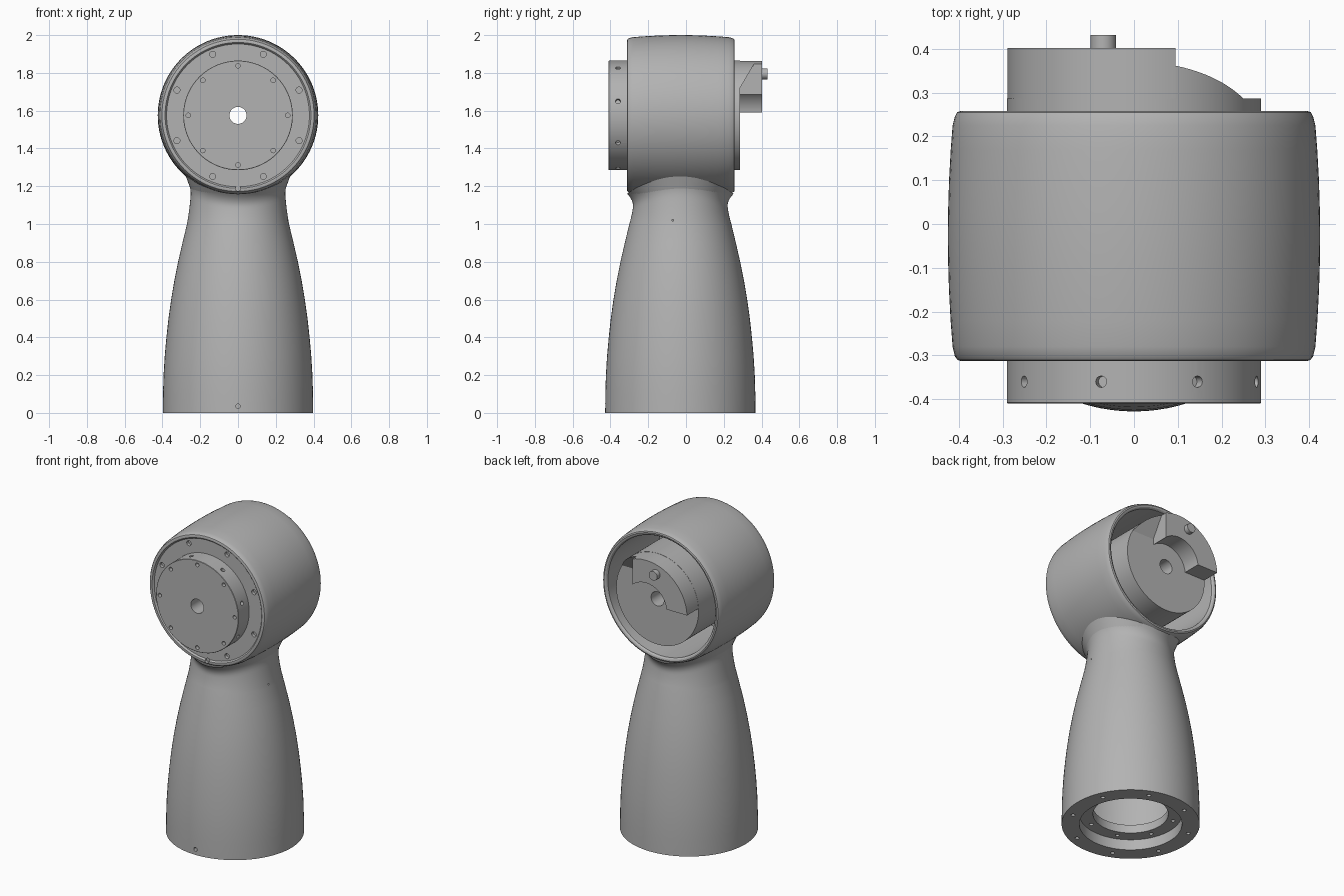
import bpy, bmesh
from math import sin, cos, pi, radians, sqrt
from mathutils import Matrix, Vector

if "Cube" in bpy.data.objects:
    bpy.data.objects.remove(bpy.data.objects["Cube"])

HEAD_Z, BODY_Y, SIDES = 1.575, -0.03, 96

grey = bpy.data.materials.new("satin_grey")
grey.use_nodes = True
grey.diffuse_color = (0.45, 0.45, 0.45, 1)
grey.node_tree.nodes["Principled BSDF"].inputs["Base Color"].default_value = (0.45, 0.45, 0.45, 1)


def make(name, bm):
    bmesh.ops.recalc_face_normals(bm, faces=bm.faces)
    mesh = bpy.data.meshes.new(name)
    bm.to_mesh(mesh)
    bm.free()
    mesh.materials.append(grey)
    obj = bpy.data.objects.new(name, mesh)
    bpy.context.collection.objects.link(obj)
    return obj


def smooth(obj):
    bpy.ops.object.select_all(action='DESELECT')
    obj.select_set(True)
    bpy.context.view_layer.objects.active = obj
    bpy.ops.object.shade_smooth_by_angle(angle=radians(32))


def ring_loft(name, count, point):
    """Closed tube of rings; point(i, angle) gives each corner."""
    bm = bmesh.new()
    rings = [[bm.verts.new(point(i, 2 * pi * k / SIDES)) for k in range(SIDES)]
             for i in range(count)]
    for i in range(count):
        a, b = rings[i], rings[(i + 1) % count]
        for k in range(SIDES):
            n = (k + 1) % SIDES
            bm.faces.new((a[k], a[n], b[n], b[k]))
    return make(name, bm)


def head_revolve(name, profile):
    """Revolve a closed (radius, y) profile about the head axis."""
    return ring_loft(name, len(profile), lambda i, a: (
        profile[i][0] * sin(a), profile[i][1], HEAD_Z + profile[i][0] * cos(a)))


def drill(obj, holes):
    """Cut round holes given as (centre, axis, radius, length)."""
    bm = bmesh.new()
    for centre, axis, radius, length in holes:
        turn = Vector(axis).to_track_quat('Z', 'Y').to_matrix().to_4x4()
        bmesh.ops.create_cone(bm, cap_ends=True, segments=16, radius1=radius, radius2=radius,
                              depth=length, matrix=Matrix.Translation(centre) @ turn)
    cutter = make("hole_cutter", bm)
    cutter.hide_render = True
    mod = obj.modifiers.new("holes", 'BOOLEAN')
    mod.operation, mod.solver, mod.object = 'DIFFERENCE', 'EXACT', cutter
    bpy.context.view_layer.objects.active = obj
    bpy.ops.object.modifier_apply(modifier=mod.name)
    bpy.data.objects.remove(cutter)


def polar(radius, degrees, y):
    """Point about the head axis, angle measured from straight up."""
    a = radians(degrees)
    return Vector((radius * sin(a), y, HEAD_Z + radius * cos(a)))


def arc(radius, start, end, steps=24):
    return [(radius * cos(radians(start + (end - start) * i / steps)),
             radius * sin(radians(start + (end - start) * i / steps))) for i in range(steps + 1)]


def prism(name, outline, y0, back):
    """Extrude an (x, z) outline from y0 to the depth back(z)."""
    bm = bmesh.new()
    near = [bm.verts.new((x, y0, HEAD_Z + z)) for x, z in outline]
    far = [bm.verts.new((x, back(z), HEAD_Z + z)) for x, z in outline]
    bm.faces.new(near)
    bm.faces.new(far)
    for i in range(len(near)):
        j = (i + 1) % len(near)
        bm.faces.new((near[i], near[j], far[j], far[i]))
    return make(name, bm)


# Flared hollow body: foot profile, then a neck that follows the head's underside
foot = [(0.398, 0), (0.397, 0.1), (0.394, 0.2), (0.388, 0.3), (0.379, 0.4), (0.368, 0.5),
        (0.354, 0.6), (0.337, 0.7), (0.317, 0.8), (0.294, 0.9), (0.270, 1.0)]
NECK = 14
outer_count = len(foot) + NECK
inside = [(0.22, 1.1), (0.245, 1.0), (0.29, 0.8), (0.33, 0.6), (0.355, 0.4), (0.37, 0.12),
          (0.217, 0.12), (0.217, 0.067), (0.296, 0.067), (0.296, 0)]


def body_point(i, a):
    if i < len(foot):
        r, z = foot[i]
    elif i < outer_count:
        s = (i - len(foot) + 1) / NECK
        top = HEAD_Z - sqrt(0.415 ** 2 - (0.28 * cos(a)) ** 2)
        z = 1.0 + (top - 1.0) * s
        r = 0.270 - 0.024 * s * (2 - s) + 0.036 * max(0, (s - 0.55) / 0.45) ** 2
    else:
        r, z = inside[i - outer_count]
    return (r * cos(a), BODY_Y + r * sin(a), z)


body = ring_loft("body", outer_count + len(inside), body_point)
holes = [((0, BODY_Y - 0.4, 0.035), (0, 1, 0), 0.012, 0.06),
         ((0.255, -0.07, 1.02), (1, 0, 0), 0.005, 0.04)]
for k in range(8):
    a = radians(22.5 + 45 * k)
    for radius, z in ((0.348, 0), (0.256, 0.067)):
        holes.append(((radius * cos(a), BODY_Y + radius * sin(a), z), (0, 0, 1), 0.012, 0.06))
drill(body, holes)
smooth(body)

# Barrel-shaped head shell with a front plate and an open back
barrel = [(0.425 - 0.17 * (y + 0.0275) ** 2, y) for y in
          (-0.28, -0.22, -0.15, -0.08, -0.0275, 0.025, 0.1, 0.17, 0.225)]
shell = head_revolve("head_shell", [
    (0.28, -0.302), (0.378, -0.302), (0.381, -0.307), (0.386, -0.312), (0.395, -0.313),
    (0.403, -0.31), (0.409, -0.302)] + barrel + [
    (0.409, 0.245), (0.404, 0.255), (0.396, 0.258), (0.386, 0.255), (0.378, 0.245),
    (0.378, -0.26), (0.28, -0.26)])
drill(shell, [(polar(0.35, 22.5 + 45 * k, -0.302), (0, 1, 0), 0.016, 0.04) for k in range(8)]
      + [(polar(0.386, 180, -0.31), (0, 1, 0), 0.014, 0.03)])
smooth(shell)

# Drum running through the head, with a centre bore
drum = head_revolve("hub_drum", [(0.045, -0.41), (0.288, -0.41), (0.29, -0.408),
                                 (0.29, 0.287), (0.045, 0.287)])
holes = []
for k in range(8):
    holes.append((polar(0.263, 45 * k, -0.41), (0, 1, 0), 0.012, 0.05))
    rim = polar(0.29, 30 + 45 * k, -0.36)
    holes.append((rim, rim - Vector((0, -0.36, HEAD_Z)), 0.013, 0.05))
drill(drum, holes)
smooth(drum)

# Rear stop block with a hollow around the bore, its sloped shoulder and pin
block = prism("rear_block", arc(0.289, 70.8, 177) + arc(0.145, 174, 49), 0.27, lambda z: 0.402)
smooth(block)
shoulder = prism("rear_shoulder", arc(0.289, 30.5, 70.8) + [(0.095, 0.147)], 0.27,
                 lambda z: 0.287 + 0.59 * (z - 0.147))
smooth(shoulder)

bm = bmesh.new()
bmesh.ops.create_cone(bm, cap_ends=True, segments=32, radius1=0.029, radius2=0.029, depth=0.06,
                      matrix=Matrix.Translation((-0.07, 0.402, HEAD_Z + 0.22))
                      @ Matrix.Rotation(pi / 2, 4, 'X'))
smooth(make("rear_pin", bm))
